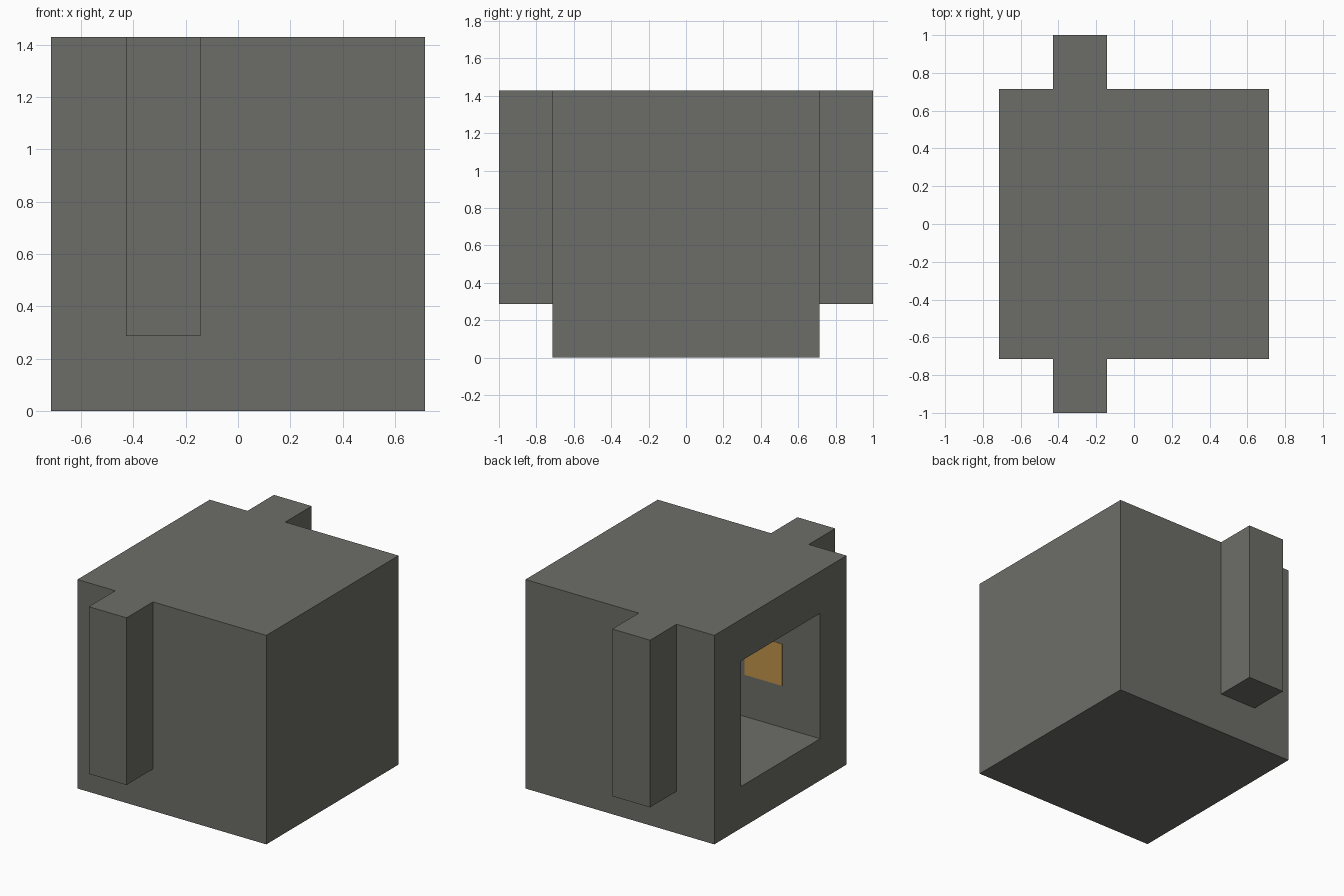
import bpy
import bmesh
from mathutils import Vector

cube = bpy.data.objects.get("Cube")
if cube:
    bpy.data.objects.remove(cube, do_unlink=True)

U = 1 / 7  # grid unit: the body is ten units wide


def material(name, rgb):
    mat = bpy.data.materials.new(name)
    mat.use_nodes = True
    color = (*rgb, 1)
    mat.diffuse_color = color
    mat.node_tree.nodes["Principled BSDF"].inputs["Base Color"].default_value = color
    return mat


grey = material("stone_grey", (0.152, 0.152, 0.138))
amber = material("amber", (0.54, 0.295, 0.07))


def box(name, low, high, mat, edit=None):
    """Axis-aligned box between two corners given in grid units."""
    low, high = Vector(low) * U, Vector(high) * U
    bm = bmesh.new()
    bmesh.ops.create_cube(bm, size=1)
    bmesh.ops.scale(bm, vec=high - low, verts=bm.verts)
    bmesh.ops.translate(bm, vec=(low + high) / 2, verts=bm.verts)
    if edit:
        edit(bm)
    mesh = bpy.data.meshes.new(name)
    bm.to_mesh(mesh)
    bm.free()
    mesh.materials.append(mat)
    obj = bpy.data.objects.new(name, mesh)
    bpy.context.collection.objects.link(obj)
    return obj


def hollow_out(bm):
    """Inset the -x face and push it inward to form the chamber."""
    bm.normal_update()
    face = min(bm.faces, key=lambda f: f.calc_center_median().x)
    bmesh.ops.inset_region(bm, faces=[face], thickness=2 * U, use_even_offset=True)
    pushed = bmesh.ops.extrude_discrete_faces(bm, faces=[face])["faces"]
    bmesh.ops.translate(bm, vec=(8 * U, 0, 0), verts=pushed[0].verts)
    bmesh.ops.recalc_face_normals(bm, faces=bm.faces)


# Hollow body, open on one side
box("body", (-5, -5, 0), (5, 5, 10), grey, hollow_out)

# Outer rib and matching inner plate on the front and back walls
for side, name in ((-1, "front"), (1, "back")):
    ys = sorted((5 * side, 7 * side))
    box(name + "_rib", (-3, ys[0], 2), (-1, ys[1], 10), grey)
    ys = sorted((2.98 * side, 3.01 * side))
    box(name + "_inner_plate", (-3, ys[0], 4), (-1, ys[1], 6), amber)
